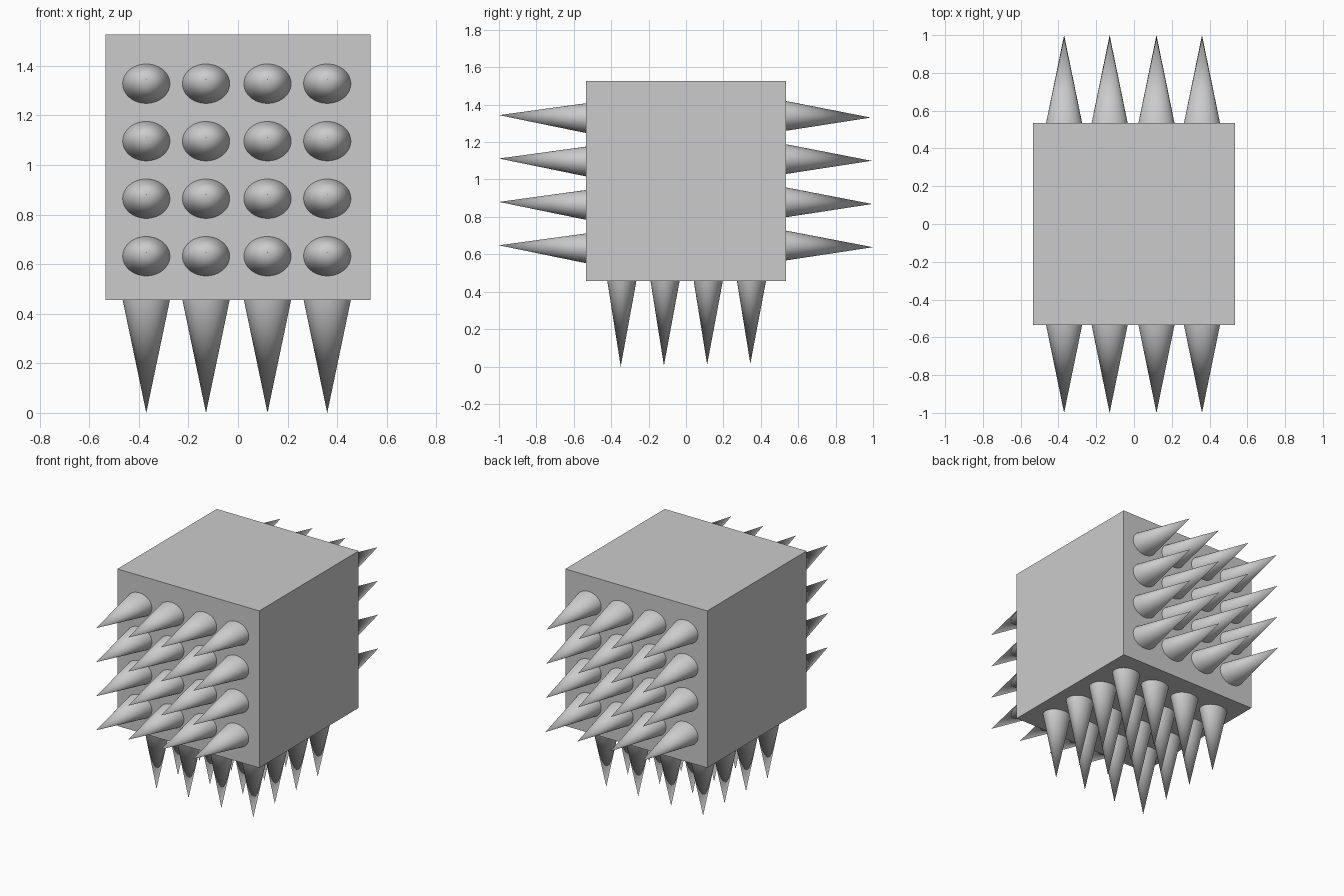
import bpy, bmesh, math
from mathutils import Vector

if "Cube" in bpy.data.objects:
    bpy.data.objects.remove(bpy.data.objects["Cube"])

XS = [-0.37, -0.129, 0.119, 0.36]
ROWS = range(4)


def finish(name, bm, smooth=False):
    bmesh.ops.recalc_face_normals(bm, faces=bm.faces)
    me = bpy.data.meshes.new(name)
    bm.to_mesh(me)
    bm.free()
    ob = bpy.data.objects.new(name, me)
    bpy.context.collection.objects.link(ob)
    if smooth:
        bpy.context.view_layer.objects.active = ob
        ob.select_set(True)
        bpy.ops.object.shade_smooth_by_angle(angle=math.radians(30))
        ob.select_set(False)


def add_spike(bm, base, tip, side, rx=0.096, rs=0.08, n=48):
    """Elliptical cone: radius rx along x, rs along the side axis."""
    base, side = Vector(base), Vector(side)
    ring = []
    for i in range(n):
        a = 2 * math.pi * i / n
        ring.append(bm.verts.new(base + Vector((rx * math.cos(a), 0, 0)) + side * rs * math.sin(a)))
    apex = bm.verts.new(tip)
    bm.faces.new(ring)
    for i in range(n):
        bm.faces.new((ring[i], ring[(i + 1) % n], apex))


# Cube body
bm = bmesh.new()
bmesh.ops.create_cube(bm, size=1.07)
bmesh.ops.translate(bm, verts=bm.verts, vec=(0, 0, 0.991))
finish("body", bm)

# Front spikes, tips tilted slightly up
bm = bmesh.new()
for x in XS:
    for r in ROWS:
        z = 1.328 - 0.232 * r
        add_spike(bm, (x, -0.532, z), (x, -1.0, z + 0.016), (0, 0, 1))
finish("front_spikes", bm, True)

# Back spikes, tips tilted slightly down
bm = bmesh.new()
for x in XS:
    for r in ROWS:
        z = 1.34 - 0.231 * r
        add_spike(bm, (x, 0.532, z), (x, 0.988 + 0.004 * r, z - 0.009), (0, 0, 1))
finish("back_spikes", bm, True)

# Bottom spikes, row by row from front to back
bm = bmesh.new()
for x in XS:
    for r in ROWS:
        y = -0.343 + 0.231 * r
        add_spike(bm, (x, y, 0.459), (x, y - 0.006, 0.005 * r), (0, 1, 0), rs=0.078)
finish("bottom_spikes", bm, True)
